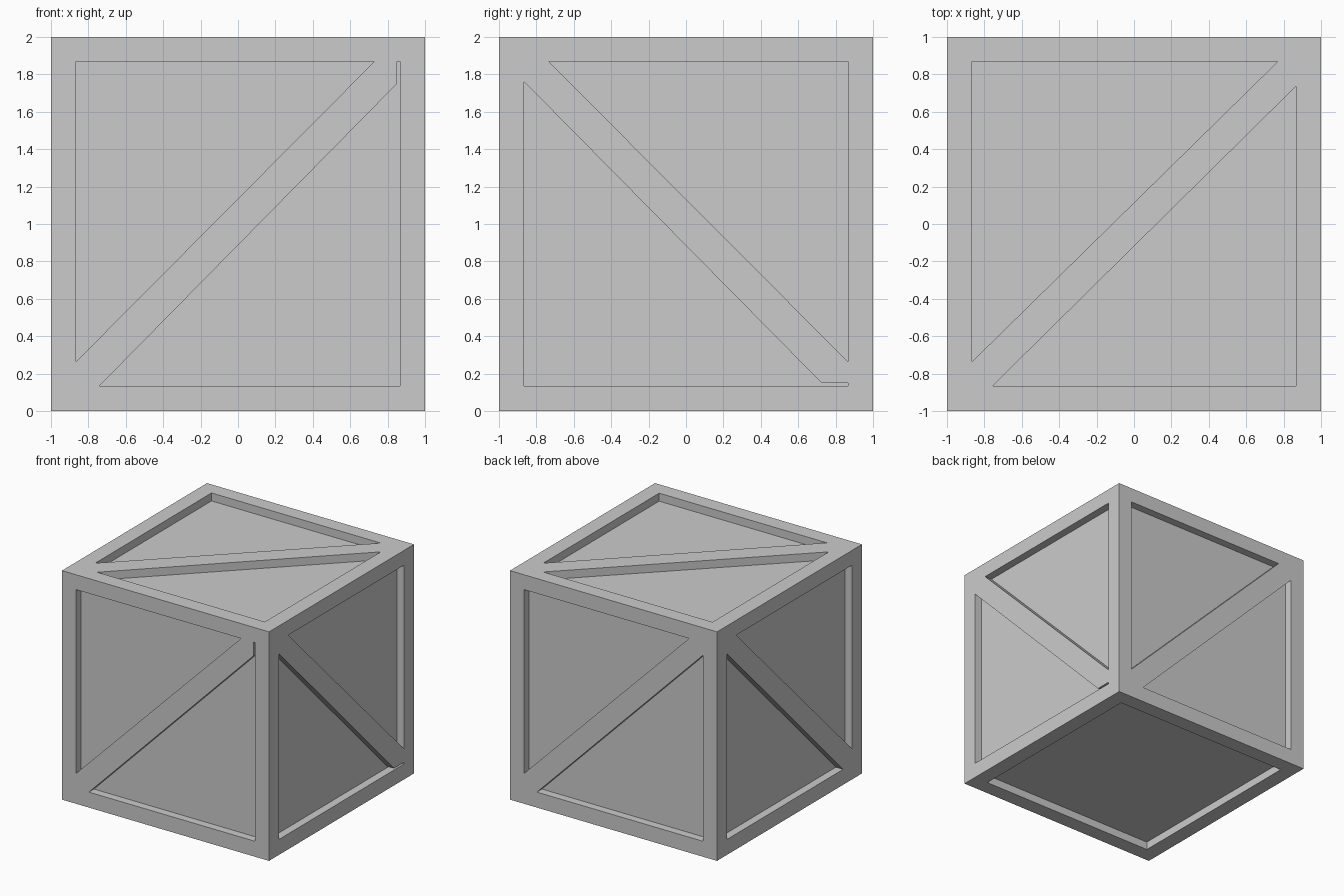
import bpy, bmesh
from mathutils import Vector

if "Cube" in bpy.data.objects:
    bpy.data.objects.remove(bpy.data.objects["Cube"])

DEPTH = 0.07   # how far the panels sit behind the frame
IN = 0.865     # inner edge of the frame

# Pocket outlines in face coordinates (u right, v up, face centre at 0,0)
rising_top = [(-IN, -0.735), (0.73, 0.87), (-IN, 0.87)]
rising_low = [(-0.74, -IN), (IN, -IN), (IN, 0.76)]
rising_low_slot = [(-0.74, -IN), (IN, -IN), (IN, 0.87), (0.85, 0.87), (0.85, 0.75)]
falling_top = [(-0.735, 0.87), (IN, -0.735), (IN, 0.87)]
falling_low = [(-IN, 0.76), (-IN, -IN), (0.74, -IN)]
falling_low_slot = [(-IN, 0.76), (-IN, -IN), (IN, -IN), (IN, -0.85), (0.725, -0.85)]
lid_top = [(-IN, -0.735), (0.77, 0.87), (-IN, 0.87)]
lid_low = [(-0.755, -IN), (IN, -IN), (IN, 0.735)]
square = [(-IN, -IN), (IN, -IN), (IN, IN), (-IN, IN)]

X, Y, Z = Vector((1, 0, 0)), Vector((0, 1, 0)), Vector((0, 0, 1))
CENTRE = Z.copy()

# Each side: right axis, up axis, pockets
sides = [
    (X, Z, [rising_top, rising_low_slot]),     # front
    (Y, Z, [falling_top, falling_low_slot]),   # right
    (-X, Z, [rising_top, rising_low]),         # back
    (-Y, Z, [falling_top, falling_low]),       # left
    (X, Y, [lid_top, lid_low]),                # top
    (X, -Y, [square]),                         # bottom
]


def add_prism(bm, u, v, outline):
    """Prism reaching from outside the face down to the panel depth."""
    n = u.cross(v)
    low = [bm.verts.new(CENTRE + u * a + v * b + n * (1 - DEPTH)) for a, b in outline]
    high = [bm.verts.new(CENTRE + u * a + v * b + n * 1.1) for a, b in outline]
    bm.faces.new(low[::-1])
    bm.faces.new(high)
    for i in range(len(outline)):
        j = (i + 1) % len(outline)
        bm.faces.new((low[i], low[j], high[j], high[i]))


# Crate block
bpy.ops.mesh.primitive_cube_add(size=2, location=CENTRE)
crate = bpy.context.object
crate.name = "crate"

# Cutter holding every recessed panel
bm = bmesh.new()
for u, v, pockets in sides:
    for outline in pockets:
        add_prism(bm, u, v, outline)
bmesh.ops.recalc_face_normals(bm, faces=bm.faces)
mesh = bpy.data.meshes.new("panel_cutter")
bm.to_mesh(mesh)
bm.free()
cutter = bpy.data.objects.new("panel_cutter", mesh)
bpy.context.collection.objects.link(cutter)
cutter.hide_render = True

# Sink the panels, leaving the frame and diagonal braces standing
mod = crate.modifiers.new("panels", 'BOOLEAN')
mod.operation = 'DIFFERENCE'
mod.solver = 'EXACT'
mod.object = cutter
bpy.context.view_layer.objects.active = crate
bpy.ops.object.modifier_apply(modifier=mod.name)
bpy.data.objects.remove(cutter)
